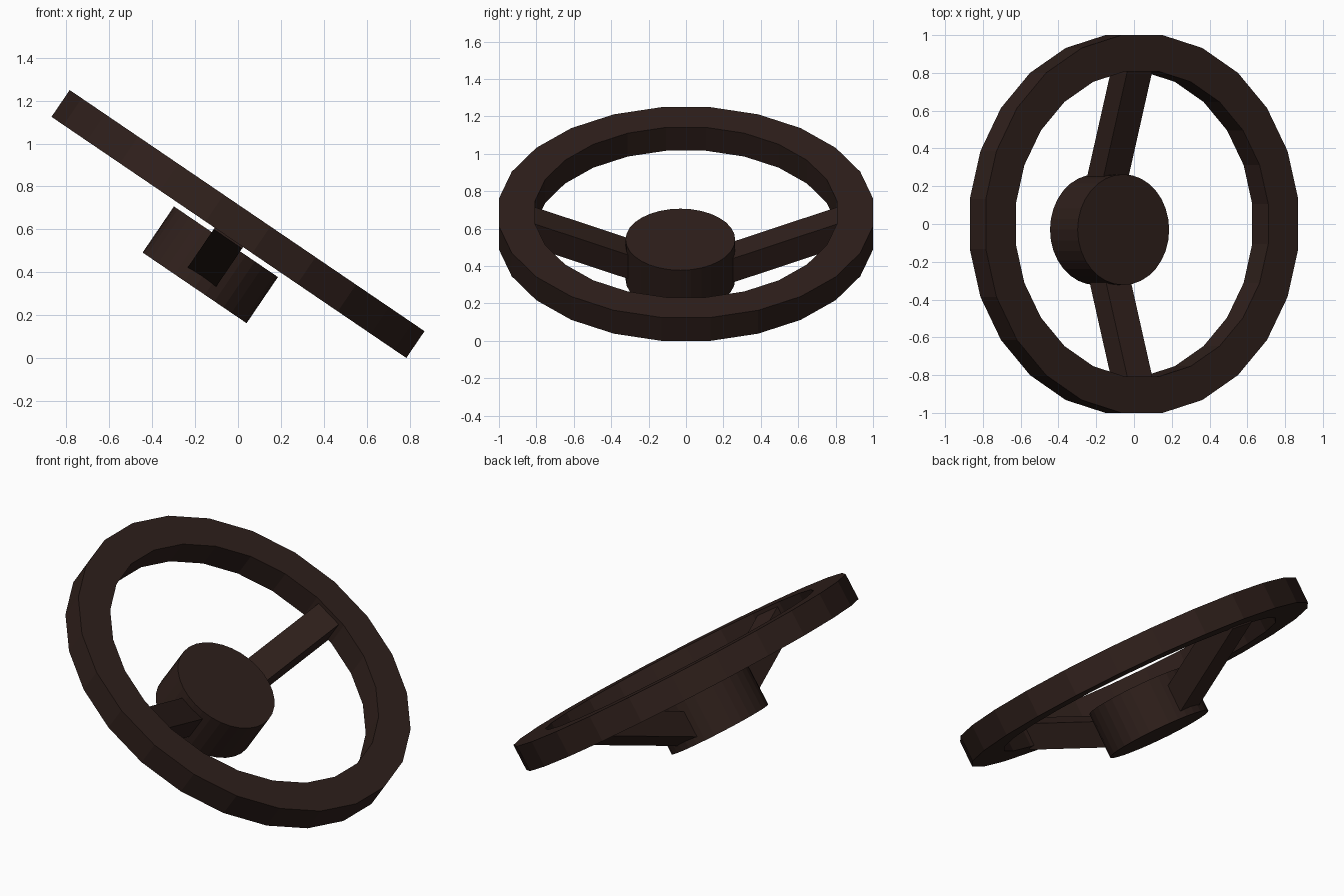
import bpy, bmesh, math
from mathutils import Matrix

if "Cube" in bpy.data.objects:
    bpy.data.objects.remove(bpy.data.objects["Cube"])

# Tilted frame of the wheel: local z is the steering axis
FRAME = Matrix.Translation((0, 0, 0.625)) @ Matrix.Rotation(math.radians(34.2), 4, 'Y')

mat = bpy.data.materials.new("dark_brown")
mat.diffuse_color = (0.028, 0.014, 0.011, 1)
mat.use_nodes = True
mat.node_tree.nodes["Principled BSDF"].inputs["Base Color"].default_value = mat.diffuse_color


def finish(name, bm):
    bmesh.ops.recalc_face_normals(bm, faces=bm.faces)
    me = bpy.data.meshes.new(name)
    bm.to_mesh(me)
    bm.free()
    me.materials.append(mat)
    ob = bpy.data.objects.new(name, me)
    ob.matrix_world = FRAME
    bpy.context.collection.objects.link(ob)
    return ob


# Rim: rectangular section swept round 24 sides, flats on the axes
N, HALF = 24, 0.0755
R_OUT, R_IN = 1 / math.cos(math.pi / N), 0.815
section = [(R_OUT, -HALF), (R_OUT, HALF), (R_IN, HALF), (R_IN, -HALF)]
bm = bmesh.new()
rings = []
for i in range(N):
    a = 2 * math.pi * (i + 0.5) / N
    rings.append([bm.verts.new((r * math.cos(a), r * math.sin(a), z)) for r, z in section])
for i in range(N):
    p, q = rings[i], rings[(i + 1) % N]
    for k in range(4):
        m = (k + 1) % 4
        bm.faces.new((p[k], q[k], q[m], p[m]))
finish("rim", bm)

# Hub: short drum below the rim plane
bm = bmesh.new()
bmesh.ops.create_cone(bm, cap_ends=True, segments=32, radius1=0.293, radius2=0.293,
                      depth=0.26, matrix=Matrix.Translation((0, -0.03, -0.23)))
finish("hub", bm)

# Spokes: slanted bars rising from the hub into the rim
def top(y):
    return 0.055 + 0.4 * (y - 0.81)


for name, side in (("spoke_left", -1), ("spoke_right", 1)):
    bm = bmesh.new()
    bmesh.ops.create_cube(bm, size=1)
    for v in bm.verts:
        y = 0.85 if v.co.y > 0 else 0.18
        z = top(y) - (0 if v.co.z > 0 else 0.155)
        v.co = (v.co.x * 0.16, side * y, z)
    finish(name, bm)
